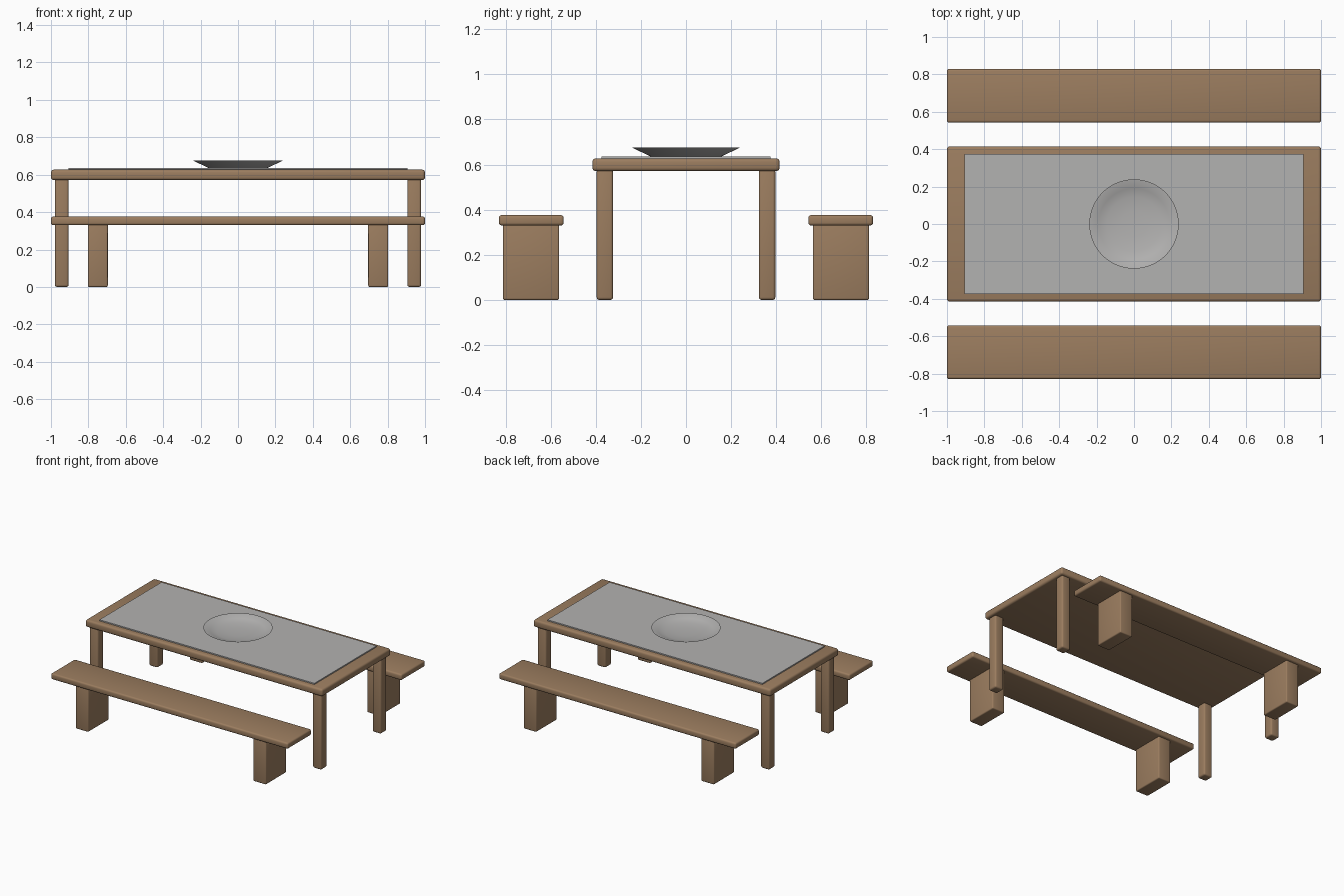
import bpy
import bmesh
import math

cube = bpy.data.objects.get("Cube")
if cube:
    bpy.data.objects.remove(cube, do_unlink=True)


def make_material(name, color):
    mat = bpy.data.materials.new(name)
    mat.use_nodes = True
    mat.diffuse_color = color
    mat.node_tree.nodes["Principled BSDF"].inputs["Base Color"].default_value = color
    return mat


wood = make_material("brown wood", (0.33, 0.205, 0.115, 1))
grey = make_material("pale grey", (0.45, 0.445, 0.44, 1))


def finish(obj, mat, angle=40):
    obj.data.materials.append(mat)
    bpy.ops.object.select_all(action="DESELECT")
    obj.select_set(True)
    bpy.context.view_layer.objects.active = obj
    bpy.ops.object.shade_smooth_by_angle(angle=math.radians(angle))


def box(name, x, y, z, mat, bevel=0.0):
    """Box spanning the (low, high) pairs x, y and z, with rounded edges."""
    bm = bmesh.new()
    bmesh.ops.create_cube(bm, size=1)
    for v in bm.verts:
        v.co = [lo + (c + 0.5) * (hi - lo) for c, (lo, hi) in zip(v.co, (x, y, z))]
    if bevel:
        bmesh.ops.bevel(bm, geom=bm.edges[:], offset=bevel, segments=3,
                        profile=0.5, affect="EDGES")
    mesh = bpy.data.meshes.new(name)
    bm.to_mesh(mesh)
    bm.free()
    obj = bpy.data.objects.new(name, mesh)
    bpy.context.collection.objects.link(obj)
    finish(obj, mat)
    return obj


def lathe(name, profile, mat, sides=64):
    """Spin a (radius, height) profile about the z axis."""
    bm = bmesh.new()
    verts = [bm.verts.new((r, 0, z)) for r, z in profile]
    edges = [bm.edges.new(pair) for pair in zip(verts, verts[1:])]
    bmesh.ops.spin(bm, geom=verts + edges, cent=(0, 0, 0), axis=(0, 0, 1),
                   angle=math.tau, steps=sides)
    bmesh.ops.remove_doubles(bm, verts=bm.verts[:], dist=0.0001)
    bmesh.ops.recalc_face_normals(bm, faces=bm.faces[:])
    mesh = bpy.data.meshes.new(name)
    bm.to_mesh(mesh)
    bm.free()
    obj = bpy.data.objects.new(name, mesh)
    bpy.context.collection.objects.link(obj)
    finish(obj, mat, 60)
    return obj


def span(sign, near, far):
    return tuple(sorted((sign * near, sign * far)))


# Table top and inlaid panel
box("table_top", (-1, 1), (-0.415, 0.415), (0.571, 0.627), wood, 0.015)
box("table_panel", (-0.907, 0.907), (-0.375, 0.375), (0.62, 0.636), grey)

# Table legs and benches, mirrored across the centre
for sy, end in ((-1, "front"), (1, "back")):
    box(f"{end}_bench_seat", (-1, 1), span(sy, 0.542, 0.829), (0.33, 0.376), wood, 0.012)
    for sx, side in ((-1, "right"), (1, "left")):
        box(f"{end}_{side}_table_leg", span(sx, 0.906, 0.979), span(sy, 0.323, 0.396),
            (0, 0.58), wood, 0.012)
        box(f"{end}_{side}_bench_leg", span(sx, 0.696, 0.803), span(sy, 0.562, 0.811),
            (0, 0.338), wood, 0.008)

# Shallow dish in the middle of the table
lathe("dish", [(0, 0.635), (0.155, 0.635), (0.239, 0.675), (0.234, 0.675),
               (0.19, 0.656), (0.145, 0.645), (0.07, 0.640), (0, 0.638)], grey)
